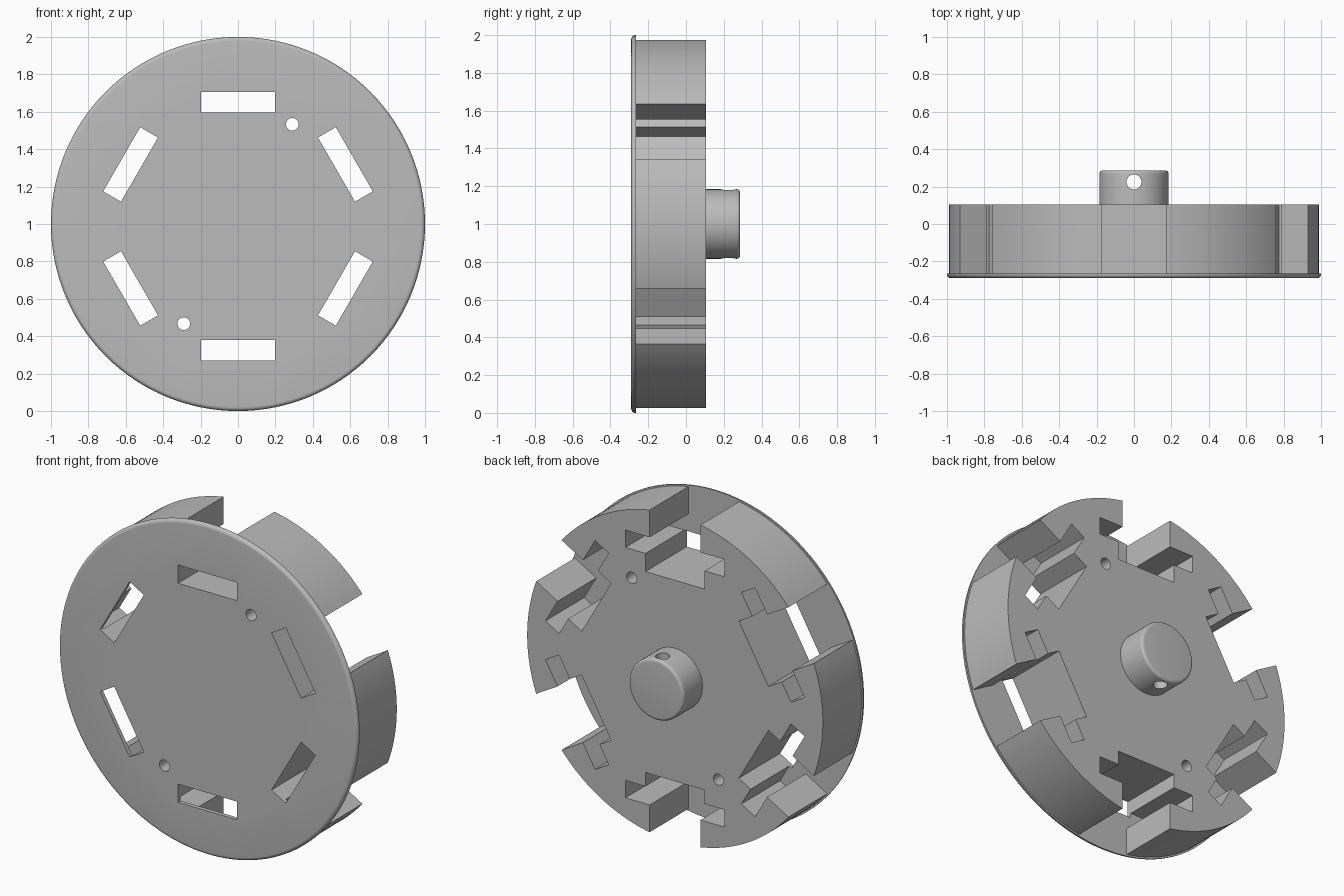
import bpy, bmesh, math
from mathutils import Matrix, Vector

cube = bpy.data.objects.get("Cube")
if cube:
    bpy.data.objects.remove(cube, do_unlink=True)

grey = bpy.data.materials.new("plain_grey")
grey.use_nodes = True
grey.diffuse_color = (0.5, 0.5, 0.5, 1)
grey.node_tree.nodes["Principled BSDF"].inputs["Base Color"].default_value = (0.5, 0.5, 0.5, 1)

FRONT, FLOOR, BACK, TIP = -0.29, -0.265, 0.105, 0.287
AXIS_Z = 1.0


def finish(name, bm):
    bmesh.ops.recalc_face_normals(bm, faces=bm.faces)
    mesh = bpy.data.meshes.new(name)
    bm.to_mesh(mesh)
    bm.free()
    obj = bpy.data.objects.new(name, mesh)
    bpy.context.collection.objects.link(obj)
    mesh.materials.append(grey)
    return obj


def lathe(name, profile, sides):
    """Closed solid of (radius, y) rings turned about the y axis."""
    bm = bmesh.new()
    rings = []
    for r, y in profile:
        angles = [2 * math.pi * i / sides for i in range(sides)]
        rings.append([bm.verts.new((r * math.cos(a), y, AXIS_Z + r * math.sin(a))) for a in angles])
    for lower, upper in zip(rings, rings[1:]):
        for i in range(sides):
            j = (i + 1) % sides
            bm.faces.new((lower[i], lower[j], upper[j], upper[i]))
    bm.faces.new(rings[0])
    bm.faces.new(rings[-1])
    return finish(name, bm)


def prism(name, outline, y0, y1, angle, centre_z):
    """Extrude an (across, outward) outline along y, turned about the axis."""
    bm = bmesh.new()
    face = bm.faces.new([bm.verts.new((x, y0, r)) for x, r in outline])
    ext = bmesh.ops.extrude_face_region(bm, geom=[face])
    verts = [v for v in ext["geom"] if isinstance(v, bmesh.types.BMVert)]
    bmesh.ops.translate(bm, verts=verts, vec=(0, y1 - y0, 0))
    turn = Matrix.Translation((0, 0, centre_z)) @ Matrix.Rotation(angle, 4, "Y")
    bmesh.ops.transform(bm, matrix=turn, verts=bm.verts)
    return finish(name, bm)


def drill(name, centre, radius, turn):
    bm = bmesh.new()
    bmesh.ops.create_cone(bm, cap_ends=True, segments=32, radius1=radius, radius2=radius,
                          depth=2, matrix=Matrix.Translation(Vector(centre)) @ turn)
    return finish(name, bm)


def cut(target, cutter):
    mod = target.modifiers.new("cut", "BOOLEAN")
    mod.operation = "DIFFERENCE"
    mod.solver = "EXACT"
    mod.object = cutter
    bpy.context.view_layer.objects.active = target
    bpy.ops.object.modifier_apply(modifier=mod.name)
    bpy.data.objects.remove(cutter, do_unlink=True)


def smooth(obj):
    bpy.ops.object.select_all(action="DESELECT")
    obj.select_set(True)
    bpy.context.view_layer.objects.active = obj
    bpy.ops.object.shade_smooth_by_angle(angle=math.radians(30))


def rounded(radius, y_start, y_end, fillet, steps=6):
    """Quarter-round profile from the side wall to the end face."""
    way = 1 if y_end > y_start else -1
    arc = [math.pi / 2 * i / steps for i in range(steps + 1)]
    return [(radius - fillet + fillet * math.cos(a),
             y_end - way * fillet * (1 - math.sin(a))) for a in arc]


# Drum with a slightly wider, rounded front plate
rim = rounded(1.0, FLOOR, FRONT, 0.022)[::-1]
drum = lathe("drum", rim + [(1.0, FLOOR), (0.99, FLOOR), (0.99, BACK)], 128)

# Six pockets: a rim channel with side wings, and a window through the plate
half = [(0.17, 1.2), (0.17, 0.81), (0.332, 0.81), (0.332, 0.705)]
channel = half + [(-x, r) for x, r in reversed(half)]
window = [(0.198, 0.608), (0.198, 0.718), (-0.198, 0.718), (-0.198, 0.608)]
for i in range(6):
    angle = math.radians(60 * i)
    cut(drum, prism("channel_cutter", channel, FLOOR, BACK + 0.1, angle, AXIS_Z))
    cut(drum, prism("window_cutter", window, FRONT - 0.1, BACK + 0.1, angle, AXIS_Z - 0.013))

# Two bolt holes through the drum
along_y = Matrix.Rotation(math.pi / 2, 4, "X")
for side in (1, -1):
    cut(drum, drill("bolt_cutter", (0.29 * side, 0, AXIS_Z + 0.533 * side), 0.034, along_y))
smooth(drum)

# Rear hub with a cross hole
hub = lathe("hub", [(0.184, BACK - 0.02)] + rounded(0.184, BACK, TIP, 0.018), 64)
cut(hub, drill("cross_cutter", (0, 0.225, AXIS_Z), 0.04, Matrix.Identity(4)))
smooth(hub)
